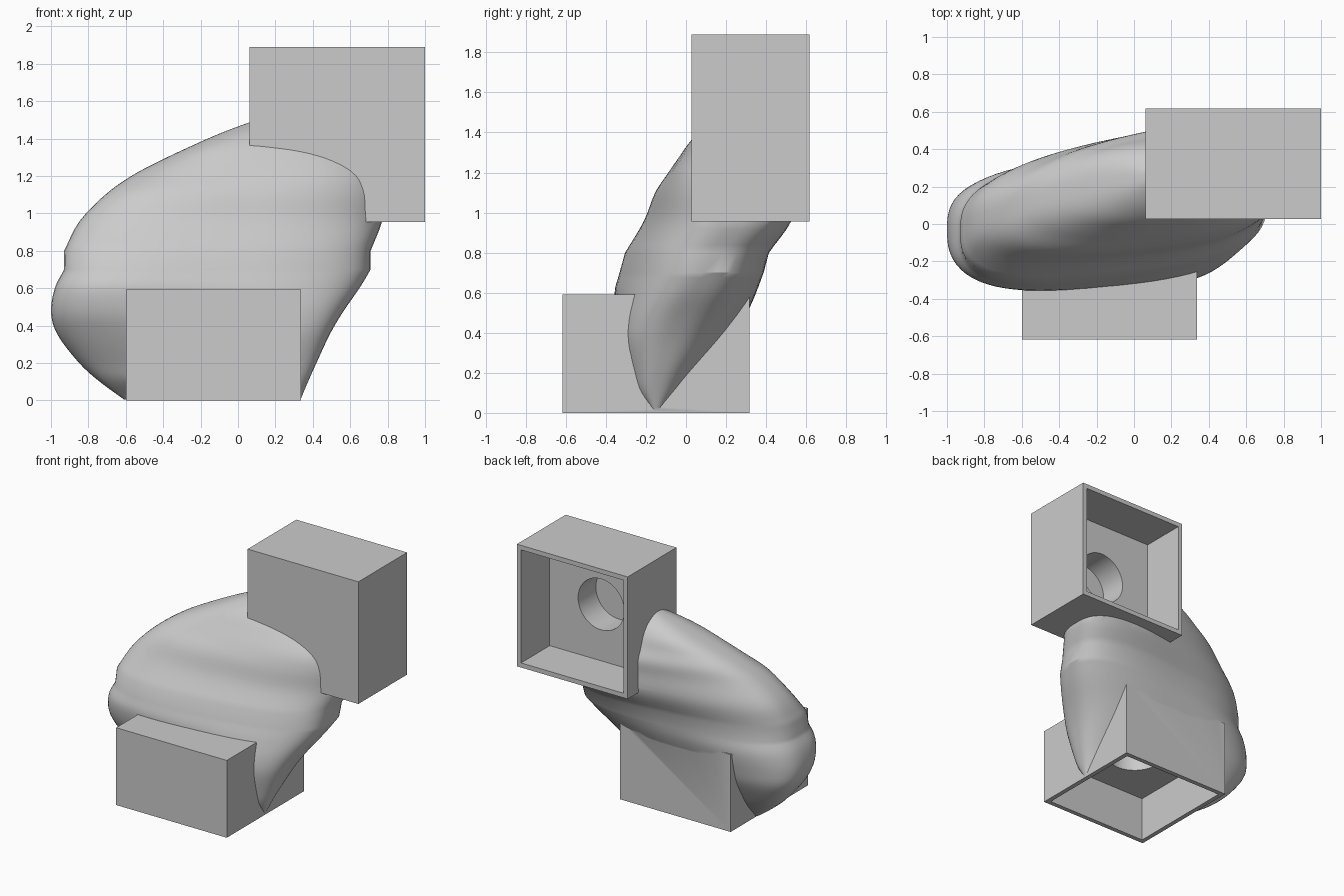
import bpy, bmesh, math
from mathutils import Vector, Matrix

cube = bpy.data.objects.get("Cube")
if cube:
    bpy.data.objects.remove(cube, do_unlink=True)

grey = bpy.data.materials.new("plain grey")
grey.use_nodes = True
colour = (0.6, 0.6, 0.6, 1)
grey.diffuse_color = colour
grey.node_tree.nodes["Principled BSDF"].inputs["Base Color"].default_value = colour


def make_object(name, bm):
    bmesh.ops.recalc_face_normals(bm, faces=bm.faces)
    mesh = bpy.data.meshes.new(name)
    bm.to_mesh(mesh)
    bm.free()
    mesh.materials.append(grey)
    obj = bpy.data.objects.new(name, mesh)
    bpy.context.collection.objects.link(obj)
    return obj


def box(name, low, high):
    bm = bmesh.new()
    low, high = Vector(low), Vector(high)
    place = Matrix.Translation((low + high) / 2) @ Matrix.Diagonal((*(high - low), 1))
    bmesh.ops.create_cube(bm, size=1, matrix=place)
    return make_object(name, bm)


def drill(name, centre, depth, turn):
    bm = bmesh.new()
    place = Matrix.Translation(centre) @ Matrix.Rotation(turn, 4, "X")
    bmesh.ops.create_cone(bm, cap_ends=True, segments=48, radius1=0.195,
                          radius2=0.195, depth=depth, matrix=place)
    return make_object(name, bm)


def combine(target, other, operation):
    mod = target.modifiers.new(operation.lower(), "BOOLEAN")
    mod.operation, mod.object, mod.solver = operation, other, "EXACT"
    bpy.context.view_layer.objects.active = target
    bpy.ops.object.modifier_apply(modifier=mod.name)
    bpy.data.objects.remove(other, do_unlink=True)


# Duct sections: height, left x, right x, centre y at left and right, half depth, taper
lower_sections = [Vector(s) for s in (
    (0.005, -0.61, 0.335, 0, -0.15, 0.04, 0),
    (0.1, -0.74, 0.375, 0, -0.15, 0.14, 0),
    (0.2, -0.85, 0.42, 0.01, -0.13, 0.2, 0),
    (0.35, -0.965, 0.49, 0, -0.08, 0.28, 0),
    (0.47, -1.0, 0.56, -0.03, -0.02, 0.32, -0.03),
    (0.6, -0.98, 0.65, -0.05, 0.06, 0.34, -0.07),
    (0.7, -0.93, 0.71, -0.05, 0.12, 0.335, -0.05))]
upper_sections = [Vector(s) for s in (
    (0.8, -0.93, 0.71, -0.04, 0.15, 0.33, 0),
    (0.955, -0.85, 0.77, 0.02, 0.26, 0.325, 0.1),
    (1.1, -0.71, 0.79, 0.06, 0.29, 0.31, 0.15),
    (1.2, -0.57, 0.77, 0.12, 0.3, 0.29, 0.18),
    (1.28, -0.42, 0.71, 0.16, 0.29, 0.25, 0.12),
    (1.36, -0.25, 0.63, 0.2, 0.28, 0.205, 0),
    (1.43, -0.09, 0.57, 0.23, 0.28, 0.15, 0),
    (1.49, 0.07, 0.5, 0.25, 0.28, 0.07, 0))]


def smooth_steps(points, steps=4):
    # Extend the ends straight on so the curve keeps its slope there
    points = [points[0] * 2 - points[1], *points, points[-1] * 2 - points[-2]]
    for p0, p1, p2, p3 in zip(points, points[1:], points[2:], points[3:]):
        for k in range(steps):
            t = k / steps
            yield (p1 * 2 + (p2 - p0) * t + (p0 * 2 - p1 * 5 + p2 * 4 - p3) * t ** 2
                   + (p1 * 3 - p0 - p2 * 3 + p3) * t ** 3) / 2
    yield points[-2]


def rounded(v, power=0.72):
    return math.copysign(abs(v) ** power, v)


# Twisted duct joining the two boxes, with a straight band between its halves
bm = bmesh.new()
rings = []
sides = 72
for section in [*smooth_steps(lower_sections), *smooth_steps(upper_sections)]:
    z, left, right, y_left, y_right, half, taper = section
    ring = []
    for k in range(sides):
        angle = math.tau * (k + 0.5) / sides
        u, v = rounded(math.cos(angle)), rounded(math.sin(angle))
        x = (left + right) / 2 + u * (right - left) / 2
        y = (y_left + y_right) / 2 + u * (y_right - y_left) / 2
        ring.append(bm.verts.new((x, y + v * half * (1 + taper * u), z)))
    rings.append(ring)
for a, b in zip(rings, rings[1:]):
    for k in range(sides):
        n = (k + 1) % sides
        bm.faces.new((a[k], a[n], b[n], b[k]))
bm.faces.new(rings[0][::-1])
bm.faces.new(rings[-1])
duct = make_object("duct_with_end_boxes", bm)

# Lower box opens downwards, upper box opens to the back
combine(duct, box("lower_box", (-0.6, -0.617, 0), (0.337, 0.317, 0.592)), "UNION")
combine(duct, box("upper_box", (0.062, 0.028, 0.955), (1.0, 0.617, 1.89)), "UNION")
combine(duct, box("lower_pocket", (-0.565, -0.582, -0.1), (0.302, 0.282, 0.345)), "DIFFERENCE")
combine(duct, box("upper_pocket", (0.097, 0.27, 0.99), (0.965, 0.7, 1.855)), "DIFFERENCE")

# Round ports in the pocket floors
combine(duct, drill("lower_port", (-0.132, -0.15, 0.43), 0.26, 0), "DIFFERENCE")
combine(duct, drill("upper_port", (0.53, 0.185, 1.422), 0.26, math.pi / 2), "DIFFERENCE")

bpy.ops.object.select_all(action="DESELECT")
duct.select_set(True)
bpy.context.view_layer.objects.active = duct
bpy.ops.object.shade_smooth_by_angle(angle=math.radians(30))
